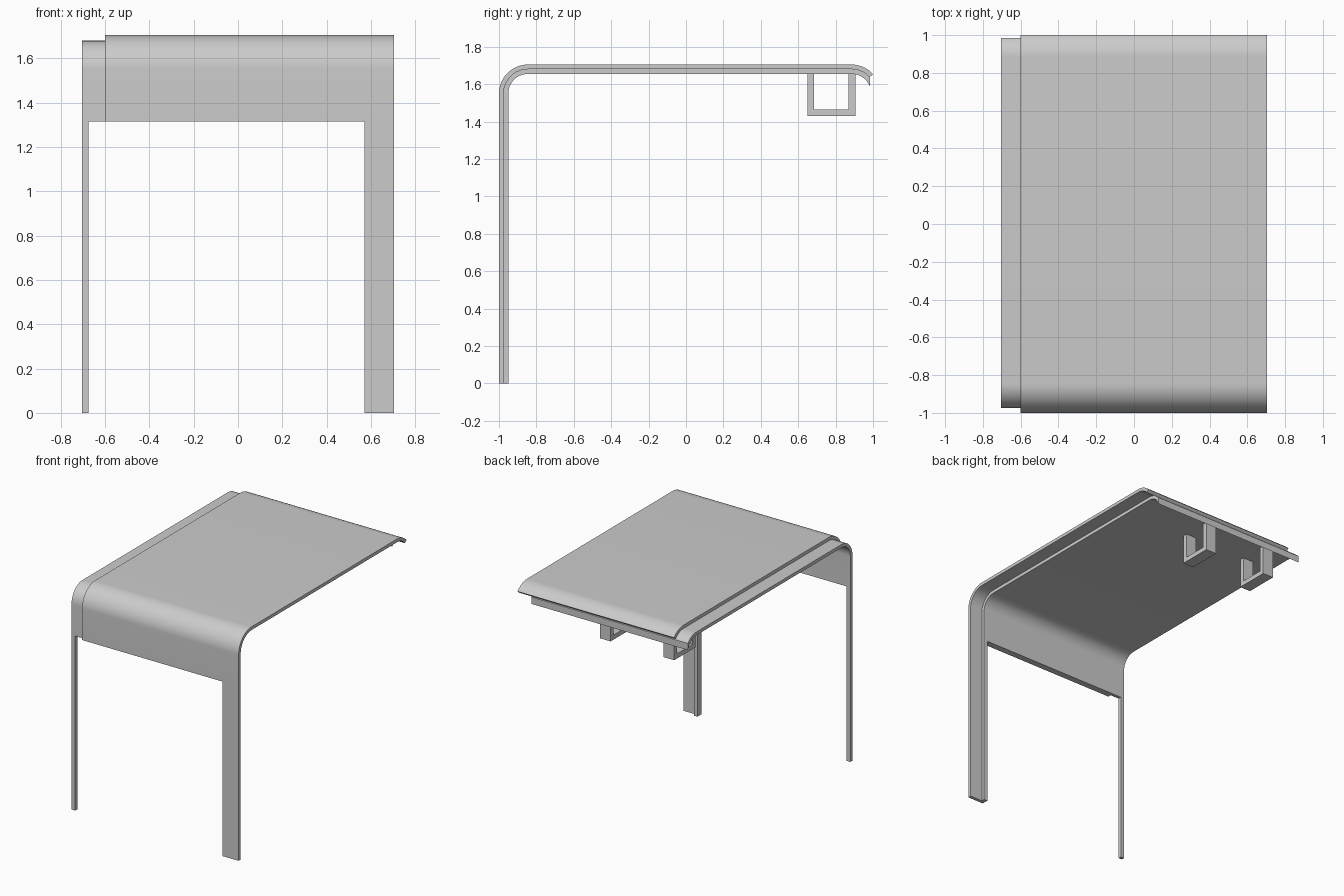
import bpy, bmesh, math

cube = bpy.data.objects.get("Cube")
if cube:
    bpy.data.objects.remove(cube, do_unlink=True)

grey = bpy.data.materials.new("plain_grey")
grey.use_nodes = True
grey.diffuse_color = (0.6, 0.6, 0.6, 1)
bsdf = next(n for n in grey.node_tree.nodes if n.type == 'BSDF_PRINCIPLED')
bsdf.inputs["Base Color"].default_value = grey.diffuse_color

SHEET = 0.025          # thickness of each layer
BEND = 0.155           # radius of the outer bend
BEND_Z = 1.55
FRONT_Y, BACK_Y = -0.845, 0.885
APRON_Z = 1.315


def arc(cy, radius, start, end, steps=16):
    """Points of an arc in the YZ plane, angles in degrees."""
    angles = [math.radians(start + (end - start) * i / steps) for i in range(steps + 1)]
    return [(cy + radius * math.cos(a), BEND_Z + radius * math.sin(a)) for a in angles]


def extrude_x(name, profile, x0, x1):
    """Extrude a closed YZ profile from x0 to x1."""
    bm = bmesh.new()
    face = bm.faces.new([bm.verts.new((x0, y, z)) for y, z in profile])
    moved = bmesh.ops.extrude_face_region(bm, geom=[face])["geom"]
    verts = [v for v in moved if isinstance(v, bmesh.types.BMVert)]
    bmesh.ops.translate(bm, verts=verts, vec=(x1 - x0, 0, 0))
    bmesh.ops.recalc_face_normals(bm, faces=bm.faces)
    mesh = bpy.data.meshes.new(name)
    bm.to_mesh(mesh)
    bm.free()
    mesh.materials.append(grey)
    obj = bpy.data.objects.new(name, mesh)
    bpy.context.collection.objects.link(obj)
    bpy.ops.object.select_all(action='DESELECT')
    obj.select_set(True)
    bpy.context.view_layer.objects.active = obj
    bpy.ops.object.shade_smooth_by_angle(angle=math.radians(30))
    return obj


def panel(name, radius, end_out, end_in, x0, x1):
    """Apron, front bend, flat top and curled back edge as one sheet."""
    inner = radius - SHEET
    outside = [(FRONT_Y - radius, APRON_Z)] + arc(FRONT_Y, radius, 180, 90) + arc(BACK_Y, radius, 90, end_out)
    inside = [(FRONT_Y - inner, APRON_Z)] + arc(FRONT_Y, inner, 180, 90) + arc(BACK_Y, inner, 90, end_in)
    return extrude_x(name, outside + inside[::-1], x0, x1)


def leg(name, radius, x0, x1):
    y0, y1 = FRONT_Y - radius, FRONT_Y - radius + SHEET
    return extrude_x(name, [(y0, 0), (y1, 0), (y1, APRON_Z), (y0, APRON_Z)], x0, x1)


# Outer layer with its wide leg
panel("outer_panel", BEND, 42, 42, -0.6, 0.705)
leg("wide_leg", BEND, 0.57, 0.705)

# Inner layer, shifted sideways, cut off upright at the back
under = BEND - SHEET
lip = 0.1
panel("inner_panel", under, math.degrees(math.acos(lip / under)),
      math.degrees(math.acos(lip / (under - SHEET))), -0.705, 0.6)
leg("narrow_leg", under, -0.705, -0.675)
leg("wide_leg_backing", under, 0.57, 0.6)

# Square loops hanging below the top
wall, front, back, low, high = 0.035, 0.65, 0.905, 1.43, 1.655
loop = [(front, high), (front, low), (back, low), (back, high - 0.002),
        (back - wall, high), (back - wall, low + wall), (front + wall, low + wall), (front + wall, high)]
for label, x in (("left", -0.005), ("right", -0.535)):
    extrude_x(label + "_hanger", loop, x, x + 0.09)
